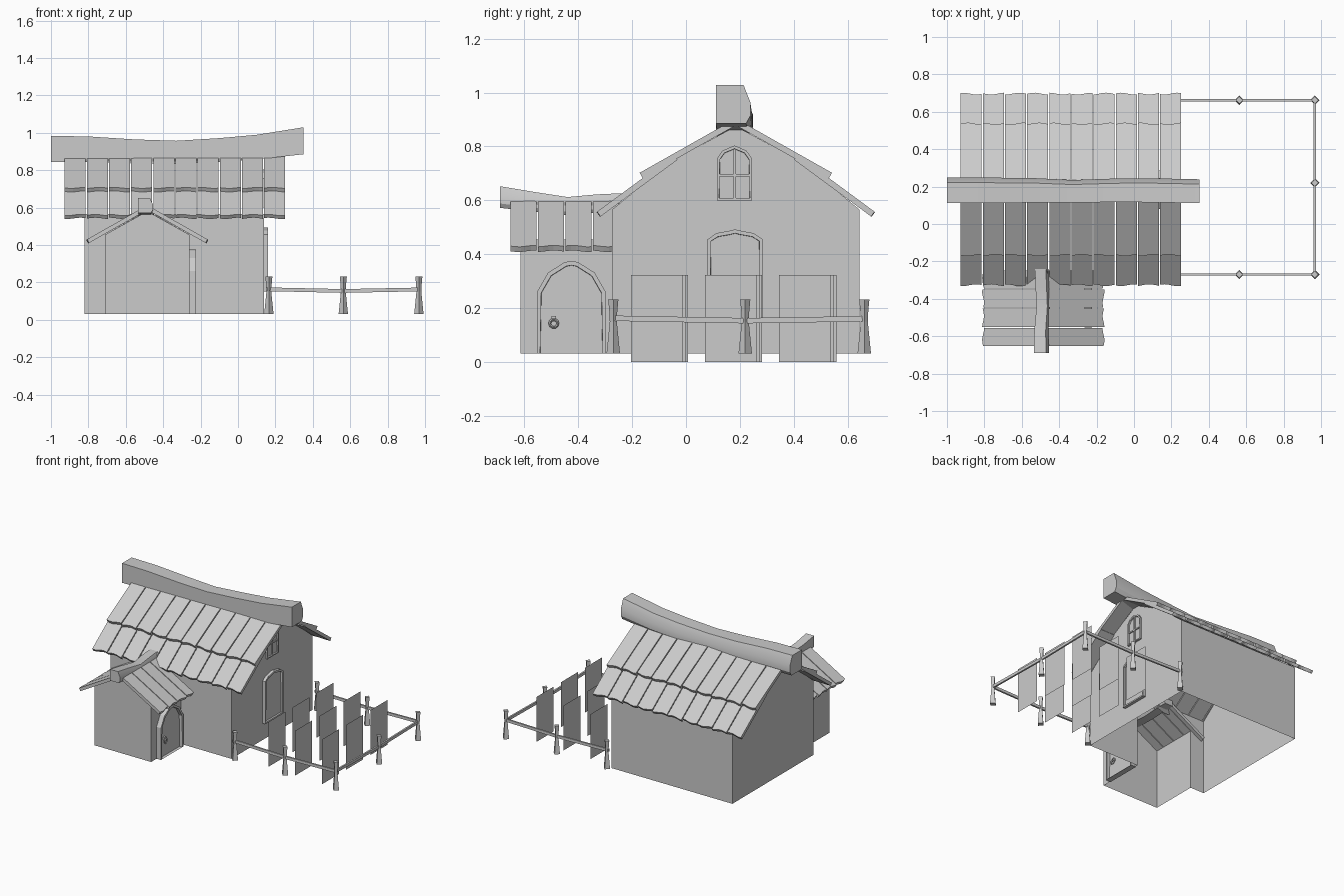
import bpy, bmesh, math
from mathutils import Vector

cube = bpy.data.objects.get("Cube")
if cube:
    bpy.data.objects.remove(cube)

grey = bpy.data.materials.new("plain_grey")
grey.use_nodes = True
color = (0.6, 0.6, 0.6, 1)
grey.diffuse_color = color
grey.node_tree.nodes["Principled BSDF"].inputs["Base Color"].default_value = color


def finish(bm, name, smooth=False, closed=True):
    if closed:
        bmesh.ops.recalc_face_normals(bm, faces=bm.faces)
    mesh = bpy.data.meshes.new(name)
    bm.to_mesh(mesh)
    bm.free()
    obj = bpy.data.objects.new(name, mesh)
    bpy.context.collection.objects.link(obj)
    mesh.materials.append(grey)
    if smooth:
        bpy.ops.object.select_all(action='DESELECT')
        obj.select_set(True)
        bpy.context.view_layer.objects.active = obj
        bpy.ops.object.shade_smooth_by_angle(angle=math.radians(30))
    return obj


def shell(name, outlines):
    """Thin walls, one flat outline each, welded at shared corners."""
    bm = bmesh.new()
    for outline in outlines:
        bm.faces.new([bm.verts.new(p) for p in outline])
    bmesh.ops.remove_doubles(bm, verts=bm.verts, dist=0.0005)
    finish(bm, name)


def place(axis, t, a, b):
    return {"x": (t, a, b), "y": (a, t, b), "z": (a, b, t)}[axis]


def loft(name, axis, rings, section, smooth=False):
    """Rings are (distance, centre a, centre b, half a, half b)."""
    bm = bmesh.new()
    loops = [[bm.verts.new(place(axis, t, ca + ha * u, cb + hb * v)) for u, v in section]
             for t, ca, cb, ha, hb in rings]
    n = len(section)
    for lo, hi in zip(loops, loops[1:]):
        for i in range(n):
            j = (i + 1) % n
            bm.faces.new((lo[i], lo[j], hi[j], hi[i]))
    bm.faces.new(loops[0])
    bm.faces.new(loops[-1])
    return finish(bm, name, smooth)


def tiles(name, axis, centre, side, start, end, count, rows):
    """Shingles with wavy lower edges; rows are (top d, top z, bottom d, bottom z)."""
    bm = bmesh.new()
    width = (end - start) / count
    steps = 5
    for r, (d0, z0, d1, z1) in enumerate(rows):
        slope = (z1 - z0) / (d1 - d0)
        for k in range(count):
            grid = []
            for i in range(steps + 1):
                f = i / steps
                t = start + width * k + 0.003 + (width - 0.006) * f
                wave = 0.005 * math.sin(f * 5 + k * 1.7 + r)
                grid.append([bm.verts.new(place(axis, t, centre + side * d, z))
                             for d, z in ((d0, z0), (d1 + wave, z1 + wave * slope))])
            for a, b in zip(grid, grid[1:]):
                face = bm.faces.new((a[0], b[0], b[1], a[1]))
                face.normal_update()
                if face.normal.z < 0:
                    face.normal_flip()
    obj = finish(bm, name, closed=False)
    mod = obj.modifiers.new("thickness", 'SOLIDIFY')
    mod.thickness = 0.022
    mod.offset = -1


def arched_panel(name, x, y0, y1, z0, spring, peak, depth, rim, recess, sill=True):
    """Pointed arch frame standing out from a wall facing +x."""
    mid, half = (y0 + y1) / 2, (y1 - y0) / 2
    shoulder = spring + (peak - spring) * 0.62
    pts = [(y0, z0), (y1, z0), (y1, spring), (mid + half * 0.68, shoulder), (mid + half * 0.2, peak - 0.005),
           (mid, peak), (mid - half * 0.2, peak - 0.005), (mid - half * 0.68, shoulder), (y0, spring)]
    bm = bmesh.new()
    base = bm.faces.new([bm.verts.new((x, y, z)) for y, z in pts])
    new = bmesh.ops.extrude_face_region(bm, geom=[base], use_keep_orig=True)["geom"]
    bmesh.ops.translate(bm, vec=(depth, 0, 0), verts=[v for v in new if isinstance(v, bmesh.types.BMVert)])
    bmesh.ops.recalc_face_normals(bm, faces=bm.faces)
    front = [f for f in new if isinstance(f, bmesh.types.BMFace)]
    # Inset the leaf, then sink it into the frame
    bmesh.ops.inset_region(bm, faces=front, thickness=rim)
    bmesh.ops.inset_region(bm, faces=front, thickness=0.001, depth=-recess)
    if not sill:
        # A door leaf reaches the ground
        for v in bm.verts:
            if v.co.z < z0 + rim * 1.5:
                v.co.z = z0
    return finish(bm, name)


def box(name, lo, hi):
    centre, size = (Vector(lo) + Vector(hi)) / 2, Vector(hi) - Vector(lo)
    bm = bmesh.new()
    bmesh.ops.create_cube(bm, size=1)
    for v in bm.verts:
        v.co = centre + v.co * size
    return finish(bm, name)


# House walls: slightly bent gables, no floor, front open into the porch
ridge_y, floor, eave = 0.185, 0.031, 0.565
left, right, front, back = -0.82, 0.14, -0.275, 0.645
half = [(0.46, floor), (0.46, eave), (0.235, 0.748)]
gable = [(d, z) for d, z in half] + [(0, 0.875)] + [(-d, z) for d, z in reversed(half)]
porch_x, porch_half, porch_eave, porch_peak, porch_front = -0.485, 0.225, 0.455, 0.58, -0.615
sides = [[(x, ridge_y + d, z) for d, z in gable] for x in (left, right)]
sides.append([(left, back, floor), (right, back, floor), (right, back, eave), (left, back, eave)])
for s, corner in ((-1, left), (1, right)):
    edge = porch_x + s * porch_half
    sides.append([(corner, front, floor), (edge, front, floor), (edge, front, porch_eave),
                  (porch_x + s * 0.03, front, eave), (corner, front, eave)])
shell("house_walls", sides)

# Porch walls
shape = [(-porch_half, floor), (porch_half, floor), (porch_half, porch_eave),
         (0, porch_peak), (-porch_half, porch_eave)]
sides = [[(porch_x + d, porch_front, z) for d, z in shape]]
for s in (-1, 1):
    edge = porch_x + s * porch_half
    sides.append([(edge, porch_front, floor), (edge, front, floor),
                  (edge, front, porch_eave), (edge, porch_front, porch_eave)])
shell("porch_walls", sides)

# Shingled roofs
for side, label in ((-1, "a"), (1, "b")):
    tiles("house_shingles_" + label, "x", ridge_y, side, -0.93, 0.255, 10,
          [(0.01, 0.898, 0.352, 0.705), (0.23, 0.768, 0.512, 0.56)])
    tiles("porch_shingles_" + label, "y", porch_x, side, -0.655, -0.245, 4,
          [(0.01, 0.607, 0.322, 0.43)])

# Sagging ridge beams
log = [(-1, -1), (0.75, -1), (1, -0.6), (1, 0.1), (0.6, 1), (-1, 1)]
loft("house_ridge_beam", "x",
     [(-1, 0.18, 0.913, 0.068, 0.07), (-0.8, 0.18, 0.912, 0.068, 0.068), (-0.55, 0.18, 0.9, 0.066, 0.064),
      (-0.33, 0.175, 0.895, 0.06, 0.062), (-0.1, 0.18, 0.907, 0.063, 0.064), (0.1, 0.18, 0.923, 0.064, 0.066),
      (0.35, 0.175, 0.957, 0.064, 0.072)], log, smooth=True)
loft("porch_ridge_beam", "y",
     [(-0.69, -0.495, 0.612, 0.04, 0.04), (-0.57, -0.495, 0.595, 0.038, 0.037),
      (-0.44, -0.485, 0.578, 0.036, 0.034), (-0.33, -0.49, 0.588, 0.037, 0.034),
      (-0.24, -0.493, 0.592, 0.036, 0.034)], log, smooth=True)

# Door and windows
arched_panel("porch_door", -0.265, -0.553, -0.298, floor, 0.26, 0.375, 0.04, 0.016, 0.022, sill=False)
arched_panel("side_window", 0.135, 0.08, 0.285, 0.15, 0.455, 0.492, 0.026, 0.014, 0.012)
arched_panel("gable_window", 0.135, 0.115, 0.245, 0.6, 0.755, 0.803, 0.018, 0.011, 0.01)
box("window_upright", (0.138, 0.176, 0.605), (0.15, 0.185, 0.79))
box("window_crossbar", (0.138, 0.12, 0.688), (0.15, 0.24, 0.697))

# Door knocker ring and plate
box("knocker_plate", (-0.25, -0.5, 0.15), (-0.232, -0.482, 0.17))
bm = bmesh.new()
rings = []
for i in range(10):
    a = math.tau * i / 10
    out = Vector((0, math.cos(a), math.sin(a)))
    mid = Vector((-0.23, -0.491, 0.143)) + out * 0.015
    rings.append([bm.verts.new(mid + out * u + Vector((w, 0, 0)))
                  for u, w in ((0.005, 0), (0, 0.005), (-0.005, 0), (0, -0.005))])
for i in range(10):
    a, b = rings[i], rings[(i + 1) % 10]
    for j in range(4):
        k = (j + 1) % 4
        bm.faces.new((a[j], a[k], b[k], b[j]))
finish(bm, "knocker_ring")

# Fence posts, flared at foot and head
diamond = [(-1, 0), (0, -1), (1, 0), (0, 1)]
x_in, x_mid, x_out, y_front, y_back = 0.165, 0.563, 0.967, -0.27, 0.662
posts = [(x, y) for x in (x_in, x_mid, x_out) for y in (y_front, y_back)] + [(x_out, 0.22)]
for i, (x, y) in enumerate(posts):
    loft(f"fence_post_{i + 1}", "z",
         [(z, x, y, r, r) for z, r in ((floor, 0.025), (0.09, 0.019), (0.15, 0.013), (0.19, 0.015), (0.232, 0.019))],
         diamond)

# Fence rails
square = [(-1, -1), (1, -1), (1, 1), (-1, 1)]
for y, label in ((y_front, "front"), (y_back, "back")):
    loft("fence_rail_" + label, "x",
         [(t, y, z, 0.006, 0.01) for t, z in ((0.15, 0.163), (x_mid, 0.154), (x_out, 0.162))], square)
loft("fence_rail_side", "y",
     [(t, x_out, z, 0.006, 0.01) for t, z in ((y_front, 0.162), (0.22, 0.153), (y_back, 0.16))], square)

# Crop rows as thin upright sheets
for r, (x, shift) in enumerate(((0.37, 0.02), (0.59, 0.01), (0.81, 0))):
    for c in range(3):
        y = -0.205 + 0.275 * c + shift
        bm = bmesh.new()
        bm.faces.new([bm.verts.new((x, a, b)) for a, b in
                      ((y, 0), (y + 0.193, 0), (y + 0.193, 0.322), (y, 0.322))])
        finish(bm, f"crop_sheet_{r + 1}_{c + 1}", closed=False)
